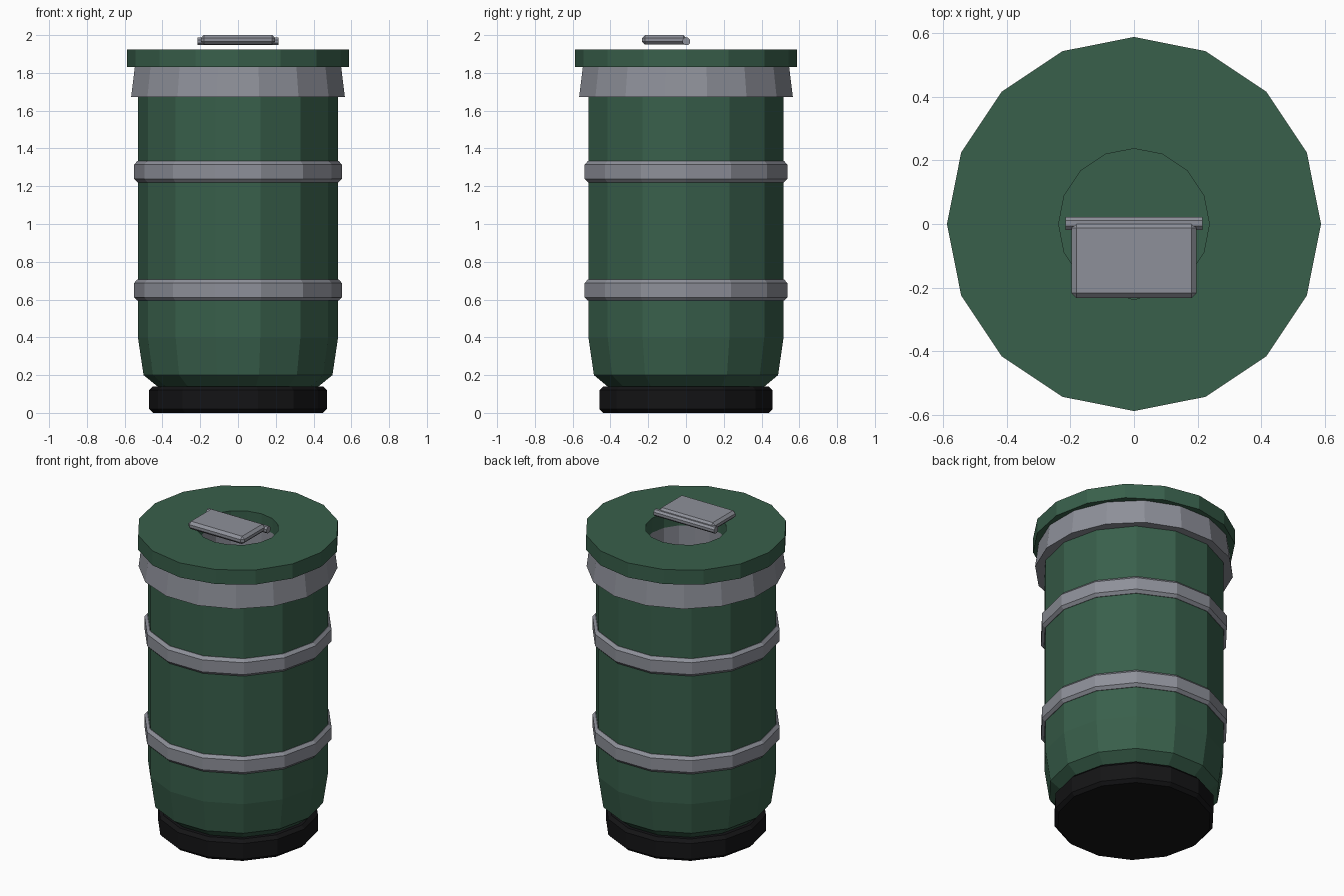
import bpy, bmesh
from math import pi, cos, sin

if "Cube" in bpy.data.objects:
    bpy.data.objects.remove(bpy.data.objects["Cube"])


def material(name, rgb):
    m = bpy.data.materials.new(name)
    m.diffuse_color = (*rgb, 1)
    m.use_nodes = True
    m.node_tree.nodes["Principled BSDF"].inputs["Base Color"].default_value = m.diffuse_color
    return m


GREEN = material("green_paint", (0.04, 0.115, 0.07))
BLACK = material("black_rubber", (0.007, 0.007, 0.008))
GREY = material("grey_metal", (0.27, 0.28, 0.32))


def finish(name, bm, mat):
    bmesh.ops.recalc_face_normals(bm, faces=bm.faces)
    me = bpy.data.meshes.new(name)
    bm.to_mesh(me)
    bm.free()
    ob = bpy.data.objects.new(name, me)
    bpy.context.collection.objects.link(ob)
    if mat:
        me.materials.append(mat)
    return ob


def lathe(name, profile, sides, mat, turn=0.0, ring=False):
    """Flat-sided turned solid from (radius, z) points; ring=True closes the profile instead of capping."""
    bm = bmesh.new()
    loops = [[bm.verts.new((r * cos(turn + 2 * pi * i / sides), r * sin(turn + 2 * pi * i / sides), z))
              for i in range(sides)] for r, z in profile]
    pairs = list(zip(loops, loops[1:]))
    if ring:
        pairs.append((loops[-1], loops[0]))
    else:
        bm.faces.new(loops[0])
        bm.faces.new(loops[-1])
    for a, b in pairs:
        for i in range(sides):
            j = (i + 1) % sides
            bm.faces.new((a[i], a[j], b[j], b[i]))
    return finish(name, bm, mat)


# Rubber foot and barrel body
lathe("base", [(0.45, 0), (0.47, 0.02), (0.47, 0.12), (0.45, 0.14)], 14, BLACK)
lathe("body", [(0.42, 0.135), (0.50, 0.20), (0.53, 0.40), (0.53, 1.675)], 14, GREEN)

# Raised hoops around the barrel
for name, z in (("lower_band", 0.65), ("upper_band", 1.277)):
    lathe(name, [(0.51, z - 0.056), (0.533, z - 0.056), (0.55, z - 0.038),
                 (0.55, z + 0.038), (0.533, z + 0.056), (0.51, z + 0.056)], 14, GREY, ring=True)

# Flared collar and lid, with one opening cut through both
collar = lathe("collar", [(0.577, 1.672), (0.557, 1.83)], 16, GREY, turn=pi / 16)
lid = lathe("lid", [(0.588, 1.83), (0.588, 1.923)], 16, GREEN)
cutter = lathe("opening_cutter", [(0.237, 1.6), (0.237, 2.0)], 16, None)
cutter.hide_render = True
cutter.hide_set(True)
for ob in (collar, lid):
    cut = ob.modifiers.new("opening", 'BOOLEAN')
    cut.operation = 'DIFFERENCE'
    cut.object = cutter

# Bevelled flap over the front half of the opening
bm = bmesh.new()
bmesh.ops.create_cube(bm, size=1)
bmesh.ops.scale(bm, vec=(0.394, 0.236, 0.05), verts=bm.verts)
bmesh.ops.translate(bm, vec=(0, -0.115, 1.975), verts=bm.verts)
bmesh.ops.bevel(bm, geom=bm.edges[:], offset=0.016, segments=1, affect='EDGES')
finish("flap", bm, GREY)

# Hinge rod along the back of the flap
rod = lathe("hinge_rod", [(0.022, -0.215), (0.022, 0.215)], 8, GREY, turn=pi / 8)
rod.rotation_euler = (0, pi / 2, 0)
rod.location = (0, 0.002, 1.967)
